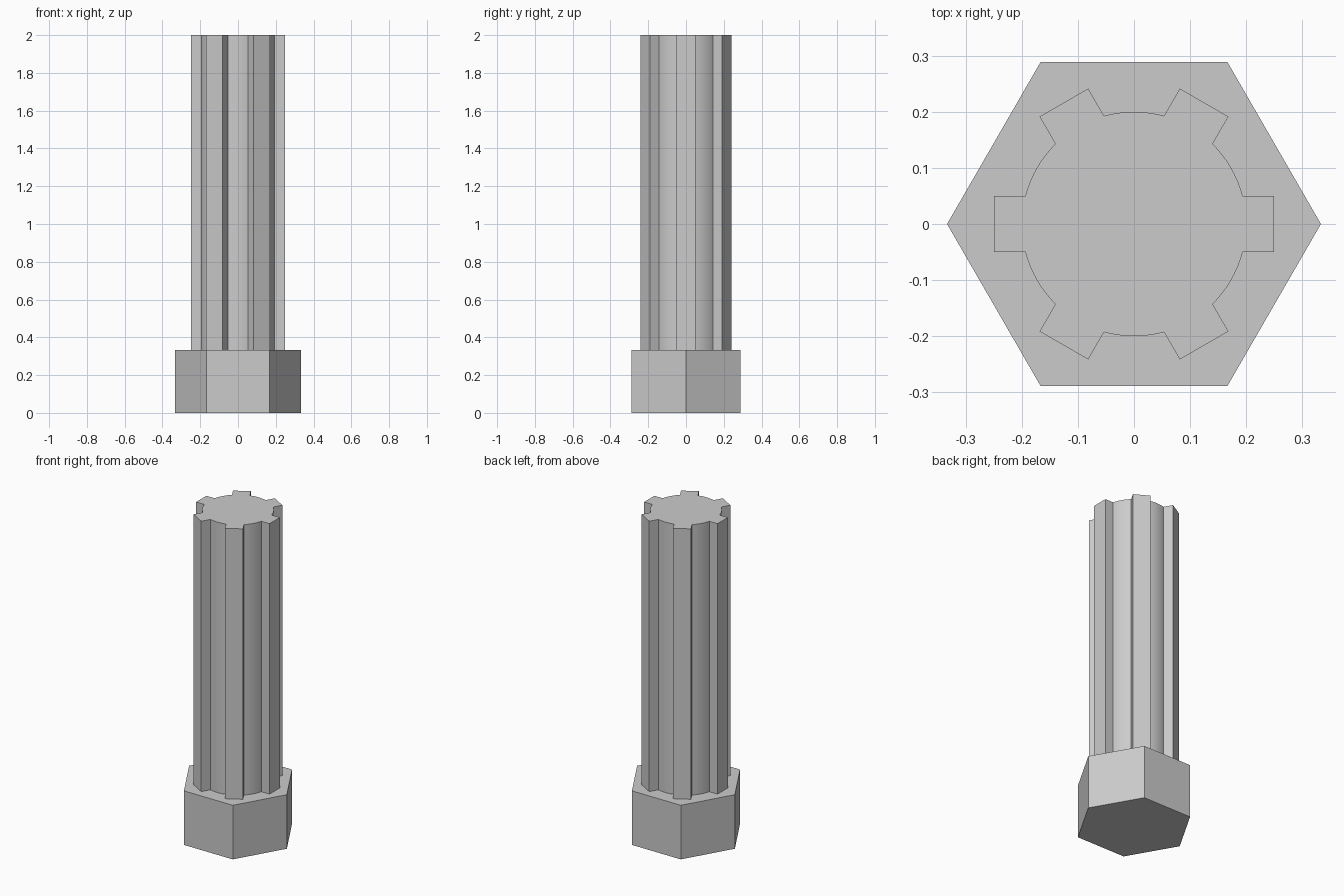
import bpy
import bmesh
import math
from mathutils import Matrix, Vector

cube = bpy.data.objects.get("Cube")
if cube:
    bpy.data.objects.remove(cube, do_unlink=True)

HEAD_RADIUS = HEAD_HEIGHT = 1 / 3
TOP = 2.0
CORE_RADIUS, SPLINE_RADIUS, HALF_WIDTH = 0.2, 0.25, 0.05
SPLINES, ARC_STEPS = 6, 12

# Plain grey metal
grey = bpy.data.materials.new("grey_metal")
grey.use_nodes = True
colour = (0.6, 0.6, 0.6, 1)
grey.diffuse_color = colour
grey.node_tree.nodes["Principled BSDF"].inputs["Base Color"].default_value = colour


def extrude_profile(name, points, bottom, top):
    """Make a closed prism from a flat outline."""
    bm = bmesh.new()
    base = bm.faces.new([bm.verts.new((p.x, p.y, bottom)) for p in points])
    result = bmesh.ops.extrude_face_region(bm, geom=[base], use_keep_orig=True)
    raised = [v for v in result["geom"] if isinstance(v, bmesh.types.BMVert)]
    bmesh.ops.translate(bm, verts=raised, vec=(0, 0, top - bottom))
    bmesh.ops.recalc_face_normals(bm, faces=bm.faces)
    mesh = bpy.data.meshes.new(name)
    bm.to_mesh(mesh)
    bm.free()
    mesh.materials.append(grey)
    obj = bpy.data.objects.new(name, mesh)
    bpy.context.collection.objects.link(obj)
    return obj


def polar(radius, angle):
    return Vector((radius * math.cos(angle), radius * math.sin(angle)))


# Hexagonal head with corners on the x axis
head = extrude_profile(
    "hex_head", [polar(HEAD_RADIUS, i * math.tau / 6) for i in range(6)], 0, HEAD_HEIGHT)

# One square spline and the round valley after it, repeated around the shaft
pitch = math.tau / SPLINES
root = math.asin(HALF_WIDTH / CORE_RADIUS)
sector = [Vector((SPLINE_RADIUS, -HALF_WIDTH)), Vector((SPLINE_RADIUS, HALF_WIDTH))]
sector += [polar(CORE_RADIUS, root + (pitch - 2 * root) * i / ARC_STEPS)
           for i in range(ARC_STEPS + 1)]
outline = [Matrix.Rotation(k * pitch, 2) @ p for k in range(SPLINES) for p in sector]
shaft = extrude_profile("splined_shaft", outline, HEAD_HEIGHT, TOP)

# Smooth the valleys, keep the spline edges crisp
bpy.ops.object.select_all(action="DESELECT")
shaft.select_set(True)
bpy.context.view_layer.objects.active = shaft
bpy.ops.object.shade_smooth_by_angle(angle=math.radians(30))
